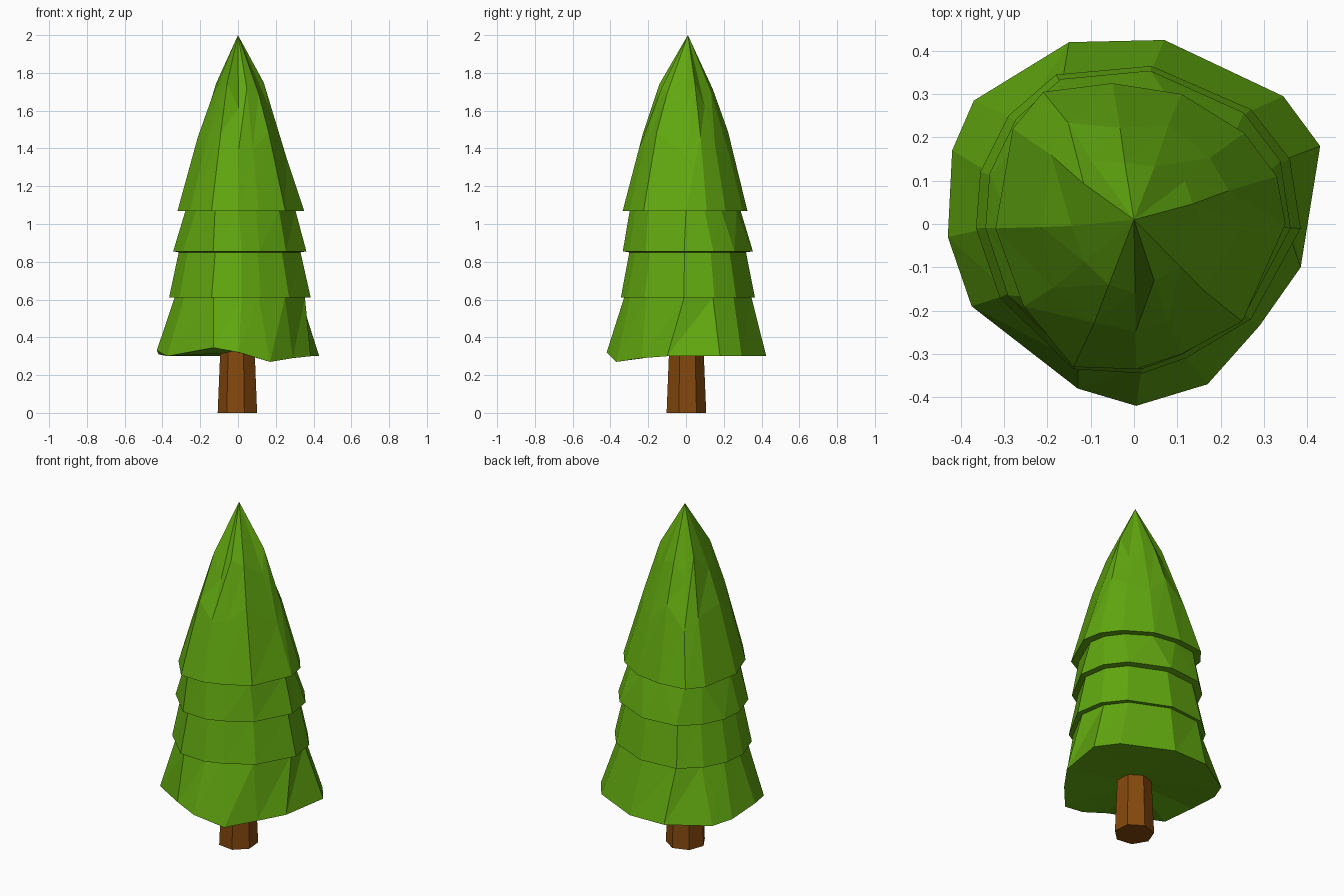
import bpy, bmesh, math

if "Cube" in bpy.data.objects:
    bpy.data.objects.remove(bpy.data.objects["Cube"])


def material(name, color):
    m = bpy.data.materials.new(name)
    m.diffuse_color = (*color, 1)
    m.use_nodes = True
    m.node_tree.nodes["Principled BSDF"].inputs["Base Color"].default_value = m.diffuse_color
    return m


def add_object(name, bm, mat):
    bmesh.ops.recalc_face_normals(bm, faces=bm.faces)
    me = bpy.data.meshes.new(name)
    bm.to_mesh(me)
    bm.free()
    me.materials.append(mat)
    ob = bpy.data.objects.new(name, me)
    bpy.context.collection.objects.link(ob)
    return ob


def bridge(bm, a, b):
    n = len(a)
    for i in range(n):
        j = (i + 1) % n
        bm.faces.new((a[i], a[j], b[j]))
        bm.faces.new((a[i], b[j], b[i]))


def fan(bm, ring, co):
    c = bm.verts.new(co)
    for i in range(len(ring)):
        bm.faces.new((ring[i], ring[(i + 1) % len(ring)], c))


green = material("needles", (0.12, 0.39, 0.005))
brown = material("bark", (0.23, 0.065, 0.004))

# Irregular 13-sided skirt outlines, counter-clockwise from the right
skirt = [(.43, .18), (.345, .295), (.07, .425), (-.15, .42), (-.37, .285),
         (-.42, .17), (-.43, -.03), (-.375, -.19), (-.13, -.38), (.005, -.42),
         (.17, -.37), (.29, -.235), (.385, -.10)]
skirt_z = [.30, .30, .30, .30, .30, .31, .33, .30, .345, .32, .27, .29, .30]
middle = [(.36, .15), (.27, .265), (.04, .365), (-.18, .345), (-.29, .25),
          (-.355, .12), (-.365, -.01), (-.31, -.17), (-.14, -.335), (.02, -.345),
          (.12, -.31), (.27, -.22), (.385, -.01)]
crown = [(.33, .11), (.255, .21), (.11, .30), (-.05, .325), (-.21, .305),
         (-.28, .22), (-.32, -.01), (-.255, -.19), (-.14, -.33), (.005, -.335),
         (.11, -.30), (.25, -.225), (.35, .0)]

# Stacked rings: outline, x scale, y scale, height (skirt rim height varies)
levels = [
    (skirt, 1, 1, None), (middle, .92, .95, .61),
    (middle, 1.0, 1.0, .61), (middle, .86, .87, .85),
    (middle, .94, .97, .855), (crown, .87, .89, 1.07),
    (crown, 1, 1, 1.07),
    (crown, .69, .73, 1.42), (crown, .44, .45, 1.68),
]

# Foliage
bm = bmesh.new()
rings = []
for k, (outline, sx, sy, z) in enumerate(levels):
    ring = []
    for i, (x, y) in enumerate(outline):
        h = skirt_z[i] if z is None else z
        if k >= 7:  # uneven facets on the crown
            h += .07 * math.sin(i * 2.4 + k)
            f = 1 - (h - z) * .9
        else:
            f = 1
        ring.append(bm.verts.new((x * sx * f, y * sy * f, h)))
    rings.append(ring)
for a, b in zip(rings, rings[1:]):
    bridge(bm, a, b)
fan(bm, rings[0], (0, 0, .32))
fan(bm, rings[-1], (0, .01, 2.0))
add_object("foliage", bm, green)

# Trunk: tapered seven-sided column
bm = bmesh.new()
trunk = []
for r, z in ((.108, 0), (.093, .36)):
    trunk.append([bm.verts.new((r * math.cos(a), r * math.sin(a), z)) for a in
                  (math.radians(-72) + i * math.tau / 7 for i in range(7))])
bridge(bm, *trunk)
for ring in trunk:
    bm.faces.new(ring)
add_object("trunk", bm, brown)
